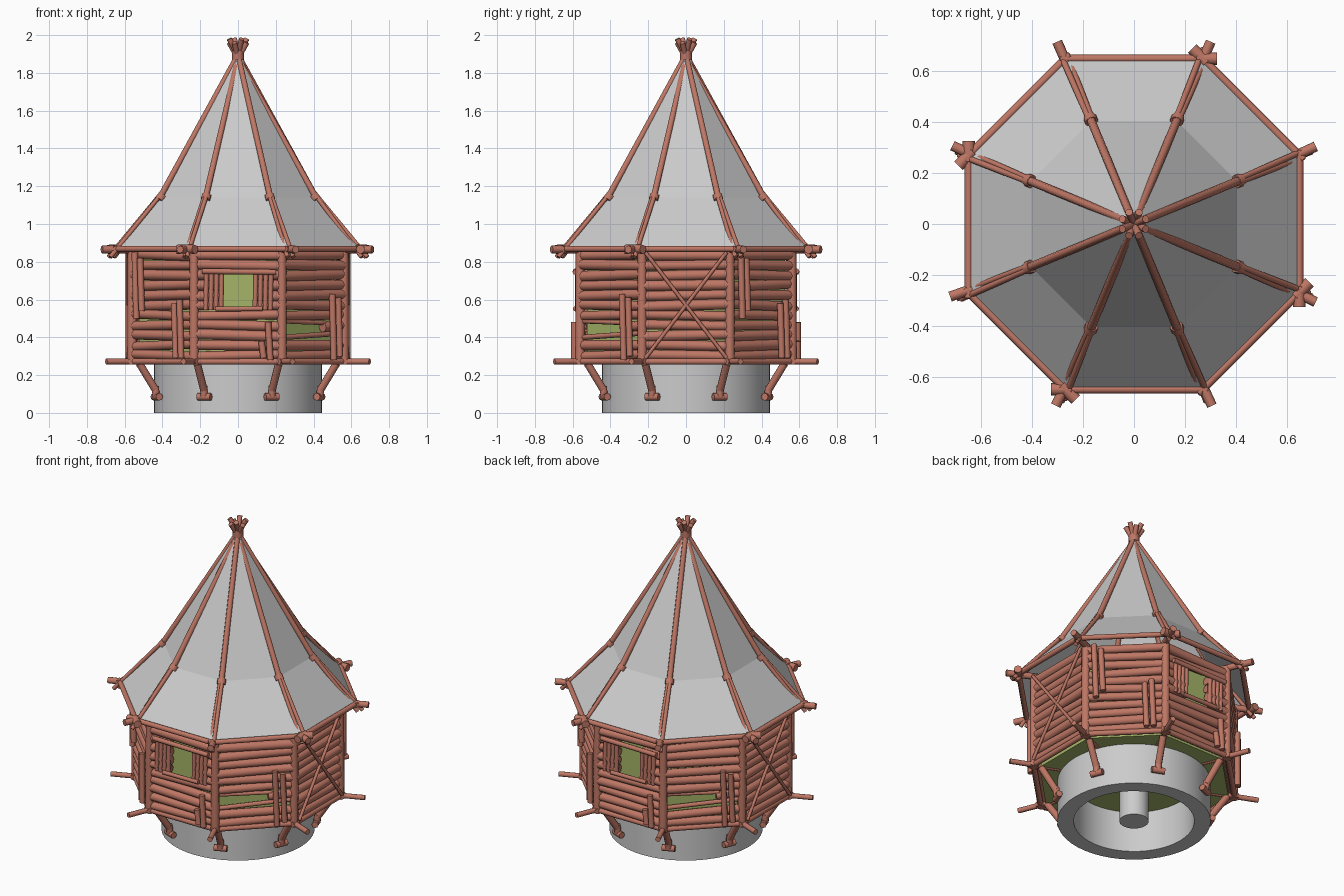
import bpy, bmesh, random
from math import sin, cos, pi, radians
from mathutils import Vector

random.seed(4)
cube = bpy.data.objects.get("Cube")
if cube:
    bpy.data.objects.remove(cube, do_unlink=True)


def material(name, rgb):
    m = bpy.data.materials.new(name)
    m.use_nodes = True
    m.diffuse_color = (*rgb, 1)
    m.node_tree.nodes["Principled BSDF"].inputs["Base Color"].default_value = (*rgb, 1)
    return m


WOOD = material("reddish wood", (0.52, 0.185, 0.13))
GREY = material("pale grey", (0.6, 0.6, 0.6))
GREEN = material("olive green", (0.38, 0.46, 0.14))


def finish(name, bm, mat, smooth=True):
    bmesh.ops.recalc_face_normals(bm, faces=bm.faces)
    mesh = bpy.data.meshes.new(name)
    bm.to_mesh(mesh)
    bm.free()
    mesh.materials.append(mat)
    ob = bpy.data.objects.new(name, mesh)
    bpy.context.collection.objects.link(ob)
    if smooth:
        bpy.ops.object.select_all(action="DESELECT")
        ob.select_set(True)
        bpy.context.view_layer.objects.active = ob
        bpy.ops.object.shade_smooth_by_angle(angle=radians(50))
    return ob


def log(bm, a, b, r, r2=None, sides=8):
    """Round timber from point a to point b."""
    a, b = Vector(a), Vector(b)
    d = b - a
    rot = d.to_track_quat("Z", "Y").to_matrix().to_4x4()
    rot.translation = (a + b) / 2
    bmesh.ops.create_cone(bm, cap_ends=True, segments=sides, radius1=r,
                          radius2=r2 or r, depth=d.length, matrix=rot)


def on_face(k, out, t, z):
    """Point on wall k: distance from axis, offset along the wall, height."""
    a = k * pi / 4
    return Vector((out * cos(a) - t * sin(a), out * sin(a) + t * cos(a), z))


def corner(k, r, z, twist=0):
    a = (k + 0.5) * pi / 4 + twist
    return Vector((r * cos(a), r * sin(a), z))


def lathe(bm, profile, n, phase=0, close=False):
    """Sweep a list of (radius, height) round the axis."""
    rings = [[bm.verts.new((r * cos(2 * pi * i / n + phase), r * sin(2 * pi * i / n + phase), z))
              for i in range(n)] for r, z in profile]
    pairs = list(zip(rings, rings[1:])) + ([(rings[-1], rings[0])] if close else [])
    for lo, hi in pairs:
        for i in range(n):
            j = (i + 1) % n
            bm.faces.new((lo[i], lo[j], hi[j], hi[i]))
    return rings


# Stone ring and central pillar
bm = bmesh.new()
lathe(bm, [(0.445, 0), (0.445, 0.265), (0.35, 0.265), (0.35, 0)], 48, close=True)
finish("base_ring", bm, GREY)
bm = bmesh.new()
log(bm, (0, 0, 0), (0, 0, 0.27), 0.085, sides=24)
finish("central_pillar", bm, GREY)

# Floor slab and inner wall lining
bm = bmesh.new()
rings = lathe(bm, [(0.575, 0.262), (0.575, 0.285)], 8, pi / 8)
for ring in rings:
    bm.faces.new(ring)
finish("floor", bm, GREEN, False)
bm = bmesh.new()
lathe(bm, [(0.567, 0.28), (0.567, 0.86)], 8, pi / 8)
finish("inner_wall", bm, GREEN, False)

# Two-pitch tent roof
bm = bmesh.new()
lathe(bm, [(0.705, 0.865), (0.437, 1.14), (0.006, 1.9)], 8, pi / 8)
finish("roof", bm, GREY, False)

# Stacked wall logs, with openings for the windows and low gaps
bm = bmesh.new()
rows = 11
for k in range(8):
    for i in range(rows):
        z = 0.305 + i * 0.053
        kind = k % 4
        tilt = random.uniform(-0.008, 0.008)
        out = 0.553 + random.uniform(-0.005, 0.005)
        r = random.uniform(0.025, 0.029)
        if kind == 2 and 0.54 < z < 0.75:
            for s in (-1, 1):
                log(bm, on_face(k, out, s * 0.085, z), on_face(k, out, s * 0.235, z + tilt), r)
        elif kind == 3 and i == 2:
            log(bm, on_face(k, out, -0.235, z - 0.012), on_face(k, out, 0.235, z + 0.012), 0.014)
        elif kind == 3 and i == 3:
            log(bm, on_face(k, out, 0.08, z - 0.01), on_face(k, out, 0.235, z), r)
            log(bm, on_face(k, out, -0.235, z + 0.022), on_face(k, out, 0.1, z + 0.012), 0.012)
        else:
            log(bm, on_face(k, out, -0.235, z - tilt), on_face(k, out, 0.235, z + tilt), r)
finish("wall_logs", bm, WOOD)

# Window surrounds on the front and back
bm = bmesh.new()
for k in (2, 6):
    for s in (-1, 1):
        for j in range(4):
            t = s * (0.09 + 0.027 * j)
            log(bm, on_face(k, 0.575, t, 0.545), on_face(k, 0.575, t + 0.004, 0.745), 0.013)
    log(bm, on_face(k, 0.585, -0.19, 0.75), on_face(k, 0.585, 0.2, 0.745), 0.015)
    log(bm, on_face(k, 0.585, -0.12, 0.55), on_face(k, 0.585, 0.13, 0.552), 0.013)
finish("window_frames", bm, WOOD)

# Crossed braces on the two sides
bm = bmesh.new()
for k in (0, 4):
    for s in (-1, 1):
        log(bm, on_face(k, 0.585, -0.215 * s, 0.85), on_face(k, 0.585, 0.215 * s, 0.29), 0.01)
finish("cross_braces", bm, WOOD)

# Upright repair poles: wall kind, offset, bottom, top
bm = bmesh.new()
poles = [(1, -0.175, 0.5, 0.85), (1, -0.135, 0.54, 0.82), (1, 0.12, 0.29, 0.58), (1, 0.16, 0.29, 0.6),
         (3, 0.12, 0.28, 0.63), (3, 0.165, 0.3, 0.61), (2, 0.13, 0.29, 0.38), (2, 0.165, 0.28, 0.48)]
for kind, t, low, high in poles:
    for k in (kind, kind + 4):
        # The short poles stand mirrored on the front and back walls
        log(bm, on_face(k, 0.592, t + 0.006, low), on_face(k, 0.592, t - 0.006, high), 0.017)
finish("upright_poles", bm, WOOD)

# Corner posts
bm = bmesh.new()
for k in range(8):
    log(bm, corner(k, 0.607, 0.255), corner(k, 0.607, 0.87), 0.026, 0.023)
finish("corner_posts", bm, WOOD)

# Floor beams, sill logs, struts and strut feet
bm = bmesh.new()
struts = bmesh.new()
for k in range(8):
    log(bm, corner(k, 0.45, 0.272), corner(k, 0.755, 0.272), 0.016)
    log(bm, on_face(k, 0.565, -0.26, 0.272), on_face(k, 0.565, 0.26, 0.272), 0.017)
    log(struts, corner(k, 0.565, 0.262), corner(k, 0.475, 0.125), 0.021)
    log(struts, corner(k, 0.475, 0.14), corner(k, 0.468, 0.085), 0.021)
    side = corner(k + 2, 0.038, 0)
    foot = corner(k, 0.466, 0.085)
    log(struts, foot - side, foot + side, 0.02)
finish("floor_beams", bm, WOOD)
finish("support_struts", struts, WOOD)

# Eave logs with thick ends, and radial eave beams
bm = bmesh.new()
beams = bmesh.new()
for k in range(8):
    log(bm, on_face(k, 0.648, -0.29, 0.868), on_face(k, 0.648, 0.29, 0.868), 0.016)
    end = 1 if k % 2 else -1
    log(bm, on_face(k, 0.648, 0.245 * end, 0.868), on_face(k, 0.648, 0.325 * end, 0.866), 0.024)
    log(beams, corner(k, 0.56, 0.865), corner(k, 0.775, 0.865, random.uniform(-0.02, 0.02)), 0.02)
finish("eave_logs", bm, WOOD)
finish("eave_beams", beams, WOOD)

# Roof poles: stout upper pole, paired thin lower poles, binding at the bend
bm = bmesh.new()
ties = bmesh.new()
for k in range(8):
    log(bm, corner(k, 0.45, 1.135), corner(k, -0.05, 1.98 - 0.02 * (k % 2)), 0.017, 0.015)
    for s in (-1, 1):
        log(bm, corner(k, 0.44, 1.16, 0.012 * s), corner(k, 0.725 + 0.012 * s, 0.825, 0.016 * s), 0.012)
    log(ties, corner(k, 0.432, 1.152), corner(k, 0.452, 1.128), 0.026)
log(ties, (0, 0, 1.87), (0, 0, 1.915), 0.032)
finish("roof_poles", bm, WOOD)
finish("pole_bindings", ties, WOOD)
